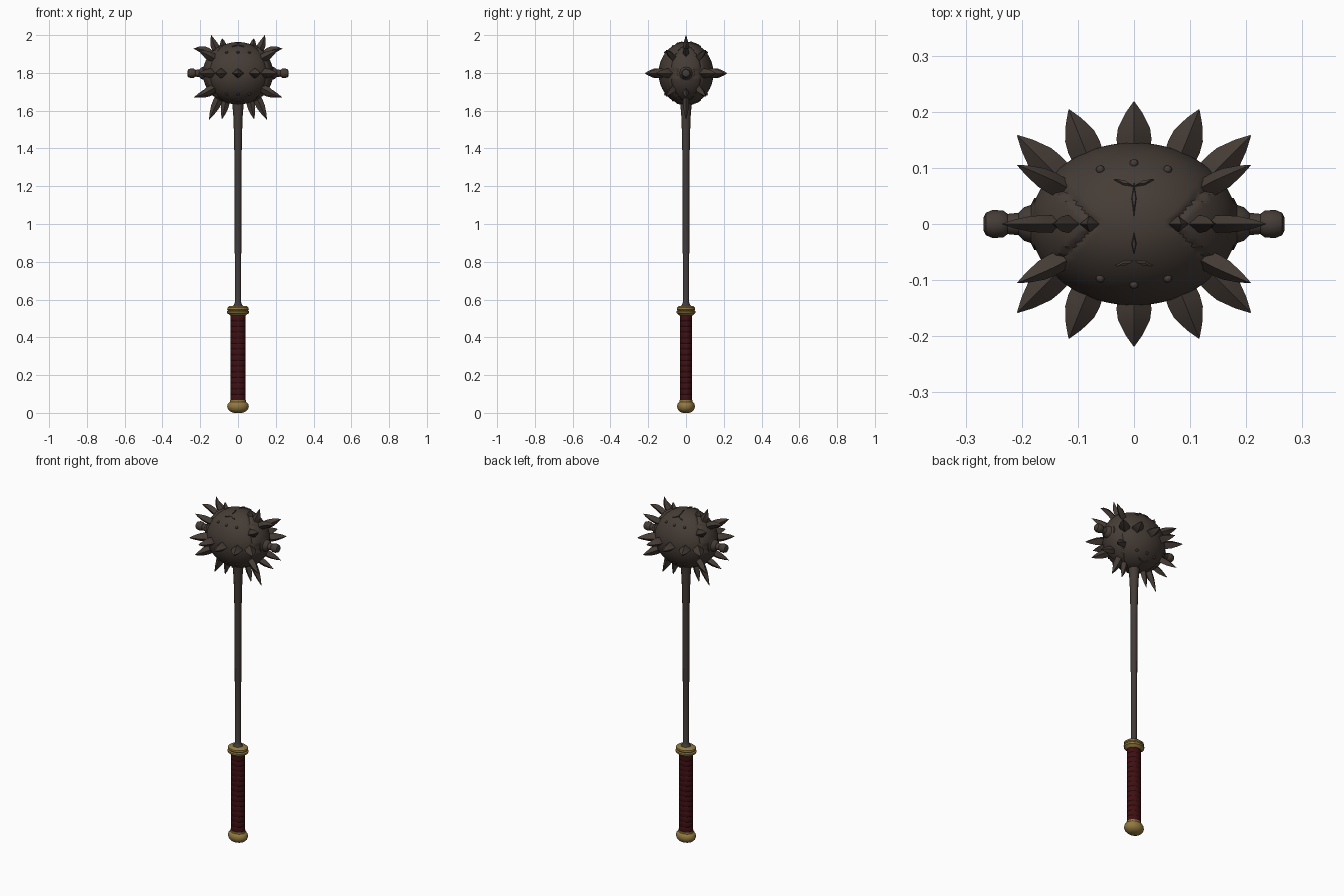
import bpy, bmesh, math
from mathutils import Vector, Matrix

if "Cube" in bpy.data.objects:
    bpy.data.objects.remove(bpy.data.objects["Cube"])

def material(name, col):
    m = bpy.data.materials.new(name)
    m.diffuse_color = (*col, 1)
    m.use_nodes = True
    m.node_tree.nodes["Principled BSDF"].inputs["Base Color"].default_value = m.diffuse_color
    return m

IRON = material("dark brown iron", (0.060, 0.045, 0.036))
STEEL = material("shaft grey iron", (0.053, 0.044, 0.040))
RED = material("dark red leather", (0.050, 0.005, 0.006))
GOLD = material("old gold", (0.29, 0.19, 0.050))

def finish(bm, name, mat, angle=35):
    bmesh.ops.recalc_face_normals(bm, faces=bm.faces)
    me = bpy.data.meshes.new(name)
    bm.to_mesh(me)
    bm.free()
    me.materials.append(mat)
    ob = bpy.data.objects.new(name, me)
    bpy.context.collection.objects.link(ob)
    bpy.context.view_layer.objects.active = ob
    ob.select_set(True)
    bpy.ops.object.shade_smooth_by_angle(angle=math.radians(angle))
    ob.select_set(False)
    return ob

def loft(bm, rings):
    # rings: lists of points of equal length; caps both ends
    vs = [[bm.verts.new(p) for p in r] for r in rings]
    n = len(vs[0])
    for a, b in zip(vs, vs[1:]):
        for i in range(n):
            bm.faces.new((a[i], a[(i + 1) % n], b[(i + 1) % n], b[i]))
    bm.faces.new(vs[0])
    bm.faces.new(vs[-1])

def lathe(name, profile, mat, sides=24, ysc=1.0, frame=None):
    bm = bmesh.new()
    loft(bm, [[(r * math.cos(2 * math.pi * i / sides),
                r * ysc * math.sin(2 * math.pi * i / sides), z)
               for i in range(sides)] for r, z in profile])
    if frame:
        bm.transform(frame)
    return finish(bm, name, mat)

# handle: pommel, leather grip, collar, shaft
lathe("pommel", [(0.022, 0.0), (0.04, 0.007), (0.052, 0.018), (0.057, 0.032), (0.055, 0.045),
                 (0.048, 0.055), (0.042, 0.058), (0.042, 0.068)], GOLD, ysc=0.83)
grip = [(0.039, 0.062)]
for i in range(15):
    z = 0.07 + i * 0.03
    grip += [(0.040, z), (0.040, z + 0.024), (0.0385, z + 0.027)]
lathe("grip", grip + [(0.039, 0.53)], RED, ysc=0.82)
lathe("collar", [(0.042, 0.515), (0.048, 0.522), (0.058, 0.528), (0.059, 0.538), (0.052, 0.543),
                 (0.057, 0.548), (0.056, 0.558), (0.046, 0.565), (0.03, 0.567)], GOLD, ysc=0.85)
lathe("shaft", [(0.034, 0.56), (0.022, 0.572), (0.0165, 0.585), (0.0175, 0.95), (0.019, 1.35)],
      STEEL, sides=12)
lathe("shaft_neck", [(0.019, 1.35), (0.021, 1.45), (0.024, 1.56), (0.028, 1.61), (0.033, 1.66)],
      IRON, sides=12)

# head: egg shaped body with slightly raised end plates
C = Vector((0, 0, 1.798))
R = Vector((0.182, 0.145, 0.165))
bm = bmesh.new()
bmesh.ops.create_uvsphere(bm, u_segments=96, v_segments=64, radius=1)
for v in bm.verts:
    x, y, z = v.co
    edge = abs(x) - 0.38 - 0.75 * abs(y)
    raised = edge > 0 and abs(z) > 0.1
    groove = abs(edge) < 0.04 and abs(z) > 0.1
    s = 0.98 if groove else (1.022 if raised else 1.0)
    v.co = C + Vector((x * R.x, y * R.y, z * R.z)) * s
finish(bm, "head", IRON, 40)

# small ridge marks on top and bottom of the head
bm = bmesh.new()
for sz in (1, -1):
    for x, y, a, l in ((0, 0.045, 1.57, 0.05), (0.018, 0.073, 0.5, 0.035), (-0.018, 0.073, -0.5, 0.035),
                       (0, -0.035, 1.57, 0.035), (0.018, -0.07, -0.4, 0.03), (-0.018, -0.07, 0.4, 0.03)):
        z = R.z * math.sqrt(1 - (x / R.x) ** 2 - (y / R.y) ** 2)
        n = Vector((x / R.x ** 2, y / R.y ** 2, sz * z / R.z ** 2)).normalized()
        t = Vector((math.cos(a), math.sin(a), 0))
        t = (t - n * t.dot(n)).normalized()
        b = n.cross(t)
        M = Matrix((t, b, n)).transposed().to_4x4()
        M.translation = C + Vector((x, y, sz * z))
        bmesh.ops.create_cone(bm, cap_ends=True, segments=4, radius1=0.7, radius2=0.4, depth=1,
                              matrix=M @ Matrix.Diagonal((l, 0.008, 0.009, 1)))
finish(bm, "ridge_marks", IRON, 20)

# round knobs on both ends
for s, side in ((1, "right"), (-1, "left")):
    F = Matrix.Translation(C) @ Matrix.Rotation(s * math.pi / 2, 4, 'Y')
    lathe("end_knob_" + side, [(0.050, 0.15), (0.046, 0.178), (0.034, 0.184), (0.030, 0.196),
                               (0.020, 0.206), (0.018, 0.225), (0.024, 0.233), (0.025, 0.252),
                               (0.020, 0.264), (0.012, 0.268)], IRON, sides=12, frame=F)

# leaf shaped four sided spikes
def spike(bm, base, tip, w, bend=Vector((0, 0, 0)), flat=0.85):
    base, tip = C + Vector(base), C + Vector(tip)
    d = (tip - base).normalized()
    ref = Vector((0, 1, 0)) if abs(d.y) < 0.5 else Vector((0, 0, 1))
    u = d.cross(ref).normalized()
    v = d.cross(u)
    rings = []
    for t, k in ((0, 0.95), (0.3, 1.0), (0.5, 0.92), (0.78, 0.5), (1, 0.03)):
        p = base.lerp(tip, t) + bend * math.sin(math.pi * t)
        rings.append([p + u * w * k, p + v * w * k * flat, p - u * w * k, p - v * w * k * flat])
    loft(bm, rings)

bm = bmesh.new()
for sy in (1, -1):
    # equator
    spike(bm, (0, sy * 0.125, 0), (0, sy * 0.218, 0), 0.031)
    for sx in (1, -1):
        spike(bm, (sx * 0.078, sy * 0.11, 0), (sx * 0.116, sy * 0.204, 0), 0.030)
        spike(bm, (sx * 0.125, sy * 0.075, 0), (sx * 0.208, sy * 0.158, 0), 0.029)
        for sz in (1, -1):
            # corners
            spike(bm, (sx * 0.12, sy * 0.06, sz * 0.075), (sx * 0.208, sy * 0.105, sz * 0.122), 0.023)
finish(bm, "side_spikes", IRON, 20)

bm = bmesh.new()
for sx in (1, -1):
    # upper spikes, curved outwards
    spike(bm, (sx * 0.075, 0, 0.12), (sx * 0.084, 0, 0.185), 0.019, flat=0.8)
    spike(bm, (sx * 0.10, 0, 0.11), (sx * 0.142, 0, 0.202), 0.022, Vector((sx * 0.006, 0, -0.004)), 0.7)
    spike(bm, (sx * 0.125, 0, 0.09), (sx * 0.235, 0, 0.130), 0.022, Vector((sx * 0.004, 0, 0.014)), 0.7)
    # lower spikes
    spike(bm, (sx * 0.06, 0, -0.13), (sx * 0.085, 0, -0.243), 0.021, flat=0.7)
    spike(bm, (sx * 0.09, 0, -0.11), (sx * 0.153, 0, -0.246), 0.024, flat=0.7)
    spike(bm, (sx * 0.125, 0, -0.09), (sx * 0.232, 0, -0.127), 0.022, flat=0.7)
finish(bm, "upper_and_lower_spikes", IRON, 20)

# small rivets on the front and back
bm = bmesh.new()
for sy in (1, -1):
    for x in (-0.06, 0, 0.06):
        for z in (-0.11, 0.11):
            y = R.y * math.sqrt(1 - (x / R.x) ** 2 - (z / R.z) ** 2)
            bmesh.ops.create_uvsphere(bm, u_segments=8, v_segments=6, radius=0.008,
                                      matrix=Matrix.Translation(C + Vector((x, sy * y, z))))
finish(bm, "rivets", IRON)
